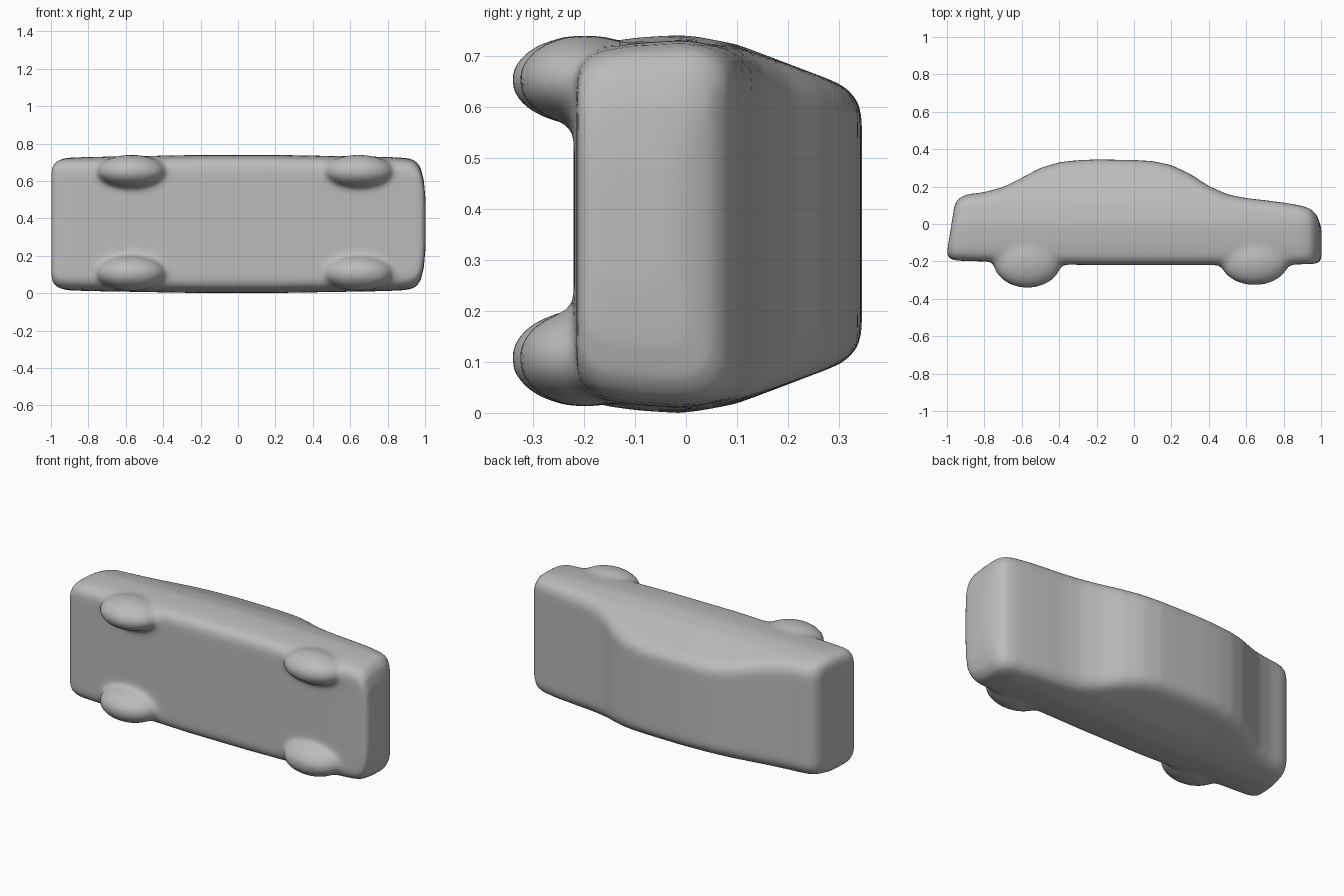
import bpy, bmesh, math
from mathutils import Matrix, Vector

if "Cube" in bpy.data.objects:
    bpy.data.objects.remove(bpy.data.objects["Cube"])

MID = 0.37      # height of the car's centre plane: it lies on its side, roof towards +y

# stations along the car: x, underside y, top y, width scale
STATIONS = [
    (-1.00, -0.160, 0.105, 0.84), (-0.985, -0.182, 0.135, 0.91), (-0.96, -0.193, 0.152, 0.945),
    (-0.92, -0.197, 0.160, 0.96), (-0.80, -0.200, 0.170, 0.97), (-0.70, -0.204, 0.197, 0.975),
    (-0.60, -0.208, 0.247, 0.98), (-0.50, -0.212, 0.300, 0.985), (-0.40, -0.216, 0.330, 0.99),
    (-0.30, -0.218, 0.341, 0.995), (-0.20, -0.220, 0.345, 1.0), (0.00, -0.220, 0.342, 1.0),
    (0.10, -0.220, 0.336, 1.0), (0.20, -0.220, 0.315, 1.0), (0.30, -0.220, 0.268, 0.995),
    (0.40, -0.220, 0.203, 0.99), (0.50, -0.220, 0.158, 0.985), (0.60, -0.220, 0.138, 0.98),
    (0.70, -0.220, 0.127, 0.975), (0.80, -0.218, 0.114, 0.97), (0.90, -0.215, 0.097, 0.955),
    (0.945, -0.214, 0.080, 0.925), (0.975, -0.212, 0.052, 0.83), (0.993, -0.205, 0.010, 0.65),
    (1.003, -0.185, -0.030, 0.35),
]
# half width of the body against y (sills, doors, windows, roof)
WIDTHS = [(-0.23, 0.345), (-0.1, 0.365), (0.0, 0.371), (0.1, 0.352),
          (0.2, 0.314), (0.3, 0.276), (0.36, 0.26)]


def half_width(y):
    for (y0, w0), (y1, w1) in zip(WIDTHS, WIDTHS[1:]):
        if y <= y1:
            return w0 + (w1 - w0) * (y - y0) / (y1 - y0)
    return WIDTHS[-1][1]


def section(x, bottom, top, scale, n=24):
    """Rounded cross-section of the body as a closed loop of points."""
    r = 0.055
    side = []
    for i in range(n + 1):
        y = bottom + (top - bottom) * (1 - math.cos(math.pi * i / n)) / 2
        d = max(0.0, r - min(y - bottom, top - y))
        w = half_width(y) * scale - r + math.sqrt(max(0.0, r * r - d * d))
        lean = 0.16 * (y + 0.15) * min(1, max(0, (-x - 0.8) / 0.15))
        side.append((x + lean, y, w))
    return ([Vector((a, y, MID + w)) for a, y, w in side]
            + [Vector((a, y, MID - w)) for a, y, w in reversed(side)])


bm = bmesh.new()

# body shell lofted through the stations
rings = [[bm.verts.new(p) for p in section(*s)] for s in STATIONS]
count = len(rings[0])
for a, b in zip(rings, rings[1:]):
    for i in range(count):
        j = (i + 1) % count
        bm.faces.new((a[i], a[j], b[j], b[i]))
for ring in (rings[0], rings[-1]):
    for i in range(count // 2 - 1):
        bm.faces.new((ring[i], ring[i + 1], ring[count - 2 - i], ring[count - 1 - i]))

# four soft wheel bulges
for x, reach in ((-0.57, 0.145), (0.645, 0.13)):
    for z, rz in ((0.107, 0.095), (0.652, 0.088)):
        m = Matrix.Translation((x, -0.198, z)) @ Matrix.Diagonal((0.185, reach, rz, 1))
        bmesh.ops.create_uvsphere(bm, u_segments=32, v_segments=20, radius=1, matrix=m)

bmesh.ops.recalc_face_normals(bm, faces=bm.faces)
mesh = bpy.data.meshes.new("car_body")
bm.to_mesh(mesh)
bm.free()
car = bpy.data.objects.new("car_body", mesh)
bpy.context.collection.objects.link(car)

# fuse the parts and soften the joins
remesh = car.modifiers.new("fuse", 'REMESH')
remesh.mode = 'VOXEL'
remesh.voxel_size = 0.016
remesh.use_smooth_shade = True
soften = car.modifiers.new("soften", 'SMOOTH')
soften.factor = 0.5
soften.iterations = 8

grey = bpy.data.materials.new("plain grey")
grey.diffuse_color = (0.5, 0.5, 0.5, 1)
grey.use_nodes = True
grey.node_tree.nodes["Principled BSDF"].inputs["Base Color"].default_value = grey.diffuse_color
mesh.materials.append(grey)
for p in mesh.polygons:
    p.use_smooth = True
